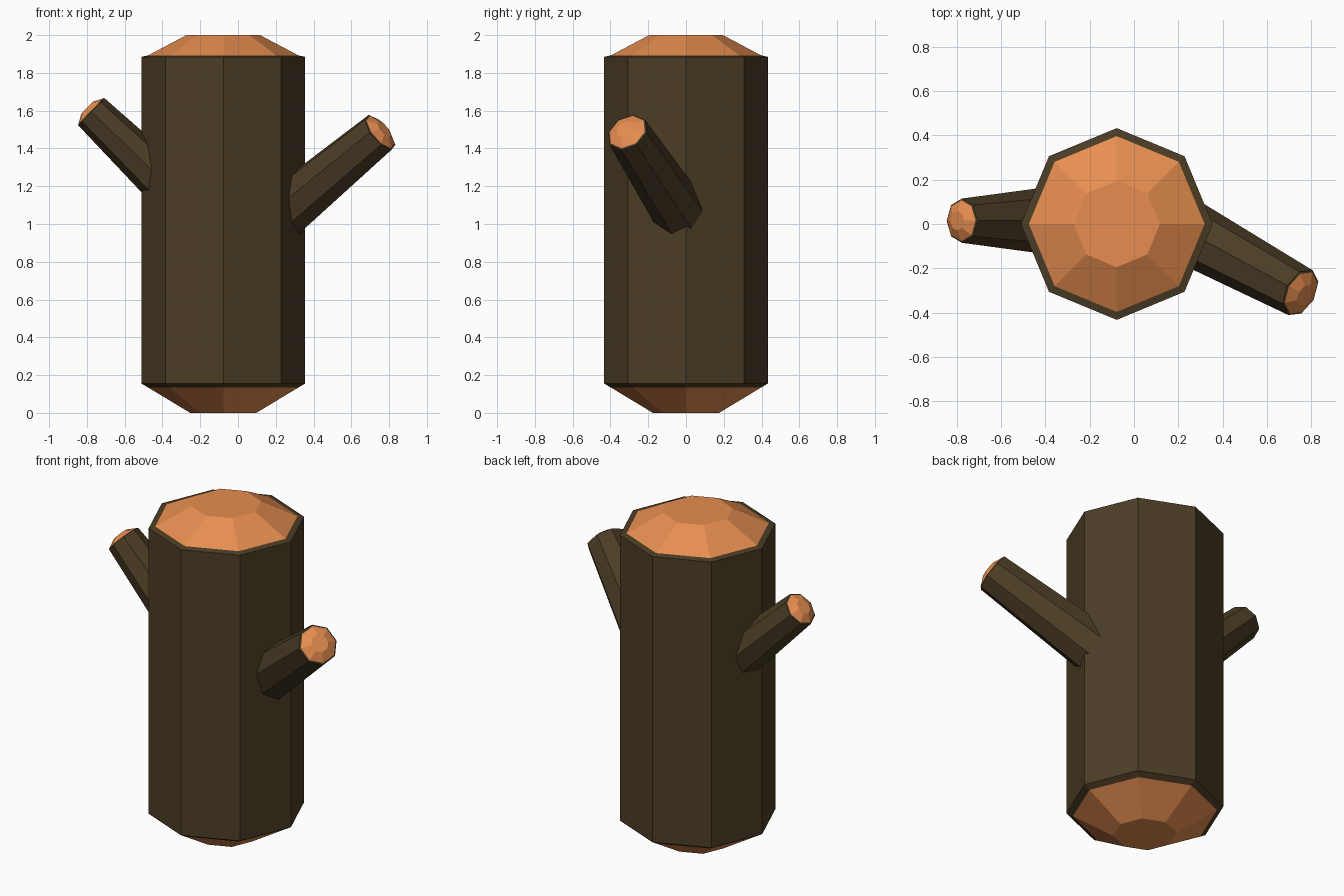
import bpy, bmesh, math
from mathutils import Vector

if "Cube" in bpy.data.objects:
    bpy.data.objects.remove(bpy.data.objects["Cube"])

SIDES = 8


def material(name, rgb):
    m = bpy.data.materials.new(name)
    m.diffuse_color = (*rgb, 1)
    m.use_nodes = True
    m.node_tree.nodes["Principled BSDF"].inputs["Base Color"].default_value = m.diffuse_color
    return m


BARK = material("bark", (0.072, 0.047, 0.019))
WOOD = material("cut_wood", (0.80, 0.27, 0.08))


def lathe(name, origin, axis, up, rings, end_mats):
    """Octagonal solid: rings are (distance, up radius, side radius, material to next ring)."""
    origin, axis = Vector(origin), Vector(axis).normalized()
    side = axis.cross(Vector(up)).normalized()
    top = side.cross(axis)
    bm = bmesh.new()
    loops = []
    for d, ru, rs, _ in rings:
        loop = []
        for i in range(SIDES):
            a = math.tau * i / SIDES
            loop.append(bm.verts.new(origin + axis * d + top * ru * math.cos(a) + side * rs * math.sin(a)))
        loops.append(loop)
    for k in range(len(loops) - 1):
        for i in range(SIDES):
            j = (i + 1) % SIDES
            f = bm.faces.new((loops[k][i], loops[k][j], loops[k + 1][j], loops[k + 1][i]))
            f.material_index = rings[k][3]
    bm.faces.new(loops[0]).material_index = end_mats[0]
    bm.faces.new(loops[-1]).material_index = end_mats[1]
    bmesh.ops.recalc_face_normals(bm, faces=bm.faces[:])
    me = bpy.data.meshes.new(name)
    bm.to_mesh(me)
    bm.free()
    me.materials.append(BARK)
    me.materials.append(WOOD)
    ob = bpy.data.objects.new(name, me)
    bpy.context.collection.objects.link(ob)
    return ob


def branch(name, tip, axis, length, r_tip, r_base_up, r_base_side):
    rings = [(-length, r_base_up, r_base_side, 0),
             (0, r_tip, r_tip, 0),
             (0.004, r_tip * 0.92, r_tip * 0.92, 1),
             (0.03, r_tip * 0.45, r_tip * 0.45, 1)]
    return lathe(name, tip, axis, (0, 0, 1), rings, (0, 1))


# Trunk: bark sides, thin bark rims, bevelled cut ends
trunk = [(0.0, 0.175, 0.175, 1), (0.134, 0.397, 0.397, 0), (0.155, 0.433, 0.433, 0),
         (1.885, 0.433, 0.433, 0), (1.893, 0.397, 0.397, 1), (2.0, 0.195, 0.195, 1)]
lathe("trunk", (-0.078, 0, 0), (0, 0, 1), (1, 0, 0), trunk, (1, 1))

# Sawn-off branches, rooted inside the trunk
branch("right_branch", (0.752, -0.31, 1.485), (0.71, -0.384, 0.59), 0.85, 0.115, 0.151, 0.151)
branch("left_branch", (-0.777, 0.015, 1.595), (-0.72, 0, 0.695), 0.65, 0.1, 0.13, 0.163)
